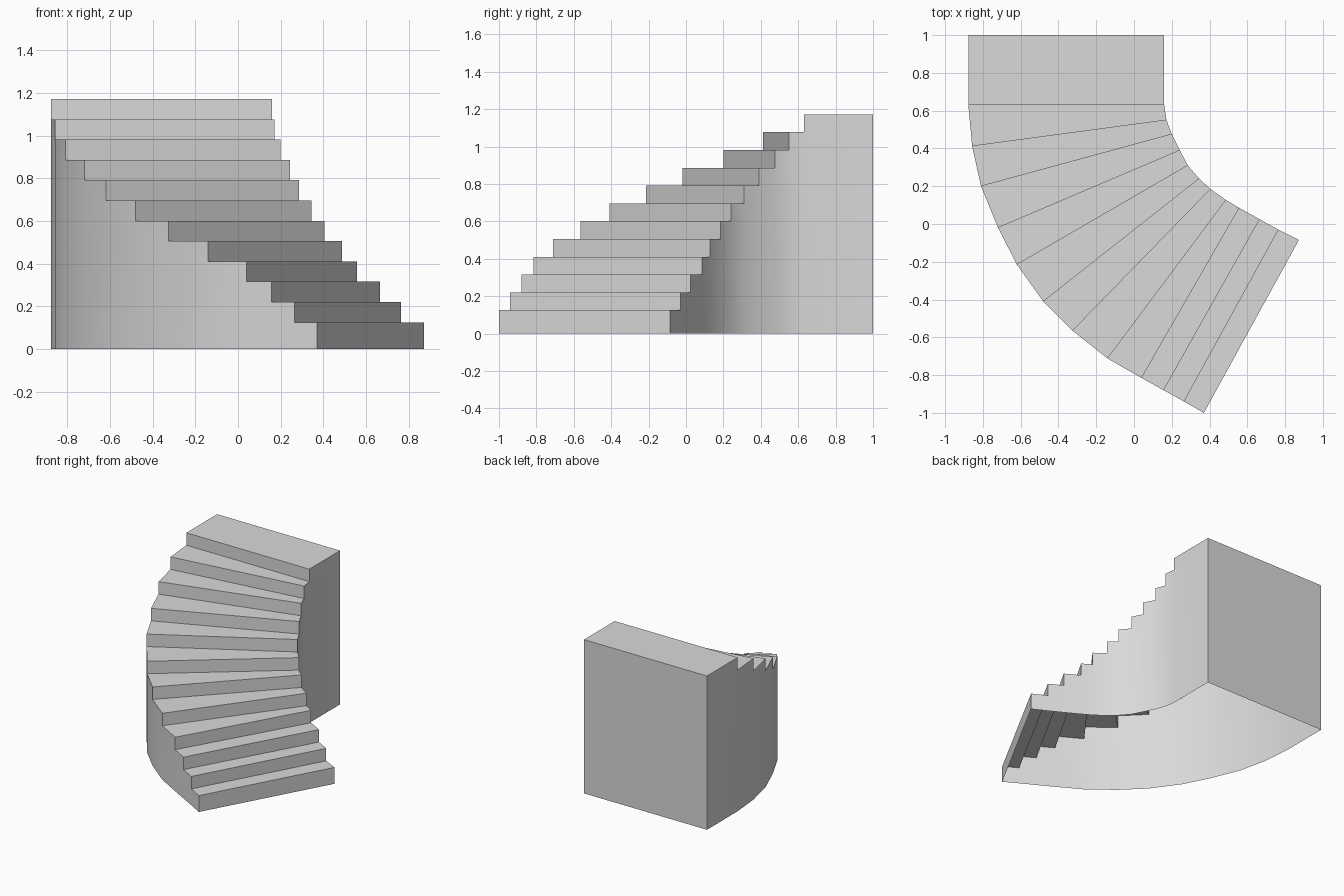
import bpy, bmesh, math

cube = bpy.data.objects.get("Cube")
if cube:
    bpy.data.objects.remove(cube, do_unlink=True)

# Nosing lines from the lowest step to the back of the landing
OUTER = [(0.37, -1.0), (0.265, -0.94), (0.157, -0.88), (0.04, -0.815),
         (-0.14, -0.712), (-0.325, -0.565), (-0.48, -0.41), (-0.62, -0.215),
         (-0.72, -0.02), (-0.81, 0.2), (-0.857, 0.412), (-0.877, 0.63), (-0.877, 1.0)]
INNER = [(0.873, -0.085), (0.765, -0.03), (0.665, 0.025), (0.557, 0.085),
         (0.487, 0.127), (0.405, 0.185), (0.345, 0.24), (0.285, 0.31),
         (0.243, 0.39), (0.2, 0.475), (0.172, 0.55), (0.16, 0.63), (0.16, 1.0)]
STEPS = len(OUTER) - 1
FIRST_RISE, RISE = 0.125, 0.0952


def level(i):
    """Height of tread i; the floor lies below the first tread."""
    return 0.0 if i < 0 else FIRST_RISE + i * RISE


bm = bmesh.new()
shared = {}


def vert(side, line, tread):
    """Vertex on a nosing line at a tread height, shared between faces."""
    key = (side, line, tread)
    if key not in shared:
        x, y = (OUTER if side == "outer" else INNER)[line]
        shared[key] = bm.verts.new((x, y, level(tread)))
    return shared[key]


def face(*corners):
    bm.faces.new([vert(*c) for c in corners])


for i in range(STEPS):
    # Riser and tread
    face(("outer", i, i - 1), ("inner", i, i - 1), ("inner", i, i), ("outer", i, i))
    face(("outer", i, i), ("inner", i, i), ("inner", i + 1, i), ("outer", i + 1, i))
    # Side walls down to the floor
    heights = [-1, i - 1, i] if i else [-1, i]
    for side in ("outer", "inner"):
        wall = [(side, i, h) for h in heights] + [(side, i + 1, i), (side, i + 1, -1)]
        face(*(wall if side == "outer" else reversed(wall)))

# Back wall under the landing; the underside stays open
top = STEPS - 1
face(("inner", STEPS, -1), ("outer", STEPS, -1), ("outer", STEPS, top), ("inner", STEPS, top))

mesh = bpy.data.meshes.new("curved_staircase")
bm.to_mesh(mesh)
bm.free()
stairs = bpy.data.objects.new("curved_staircase", mesh)
bpy.context.collection.objects.link(stairs)

# Plain grey finish
grey = bpy.data.materials.new("light_grey")
grey.use_nodes = True
color = (0.7, 0.7, 0.7, 1.0)
grey.diffuse_color = color
for node in grey.node_tree.nodes:
    if node.type == "BSDF_PRINCIPLED":
        node.inputs["Base Color"].default_value = color
mesh.materials.append(grey)

# Smooth curved walls with crisp step edges
bpy.ops.object.select_all(action="DESELECT")
stairs.select_set(True)
bpy.context.view_layer.objects.active = stairs
bpy.ops.object.shade_smooth_by_angle(angle=math.radians(30))
